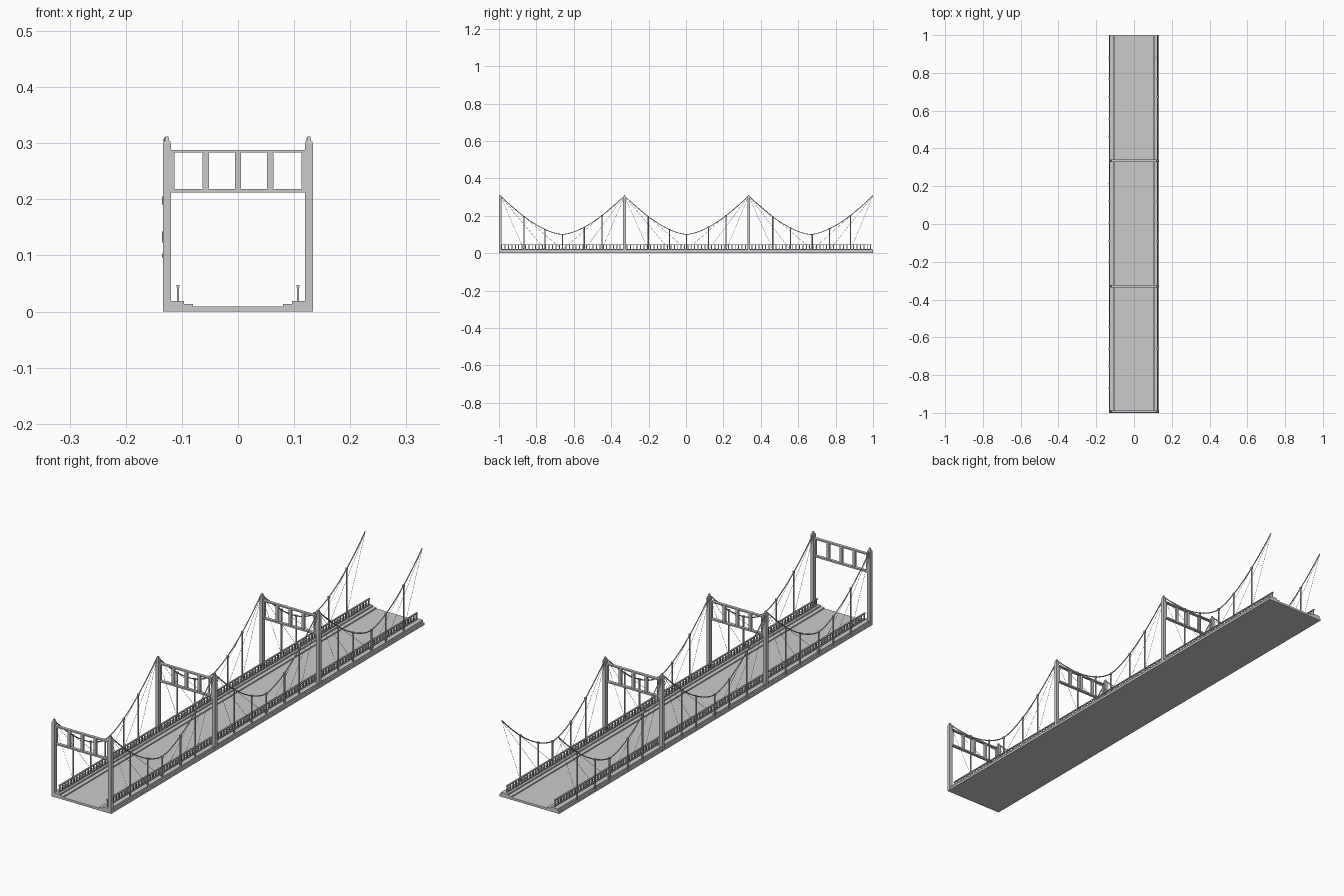
import bpy, bmesh
from mathutils import Vector, Matrix

if "Cube" in bpy.data.objects:
    bpy.data.objects.remove(bpy.data.objects["Cube"])

SPAN = 0.664
TOWERS = [-0.993 + i * SPAN for i in range(3)]
ENDS = TOWERS + [0.999]
CABLE_X = (-0.1305, 0.124)
CABLE_LOW, CABLE_TOP = 0.1, 0.308
STEPS = (0.127, 0.240, 0.332, 0.449, 0.543)


def finish(name, bm):
    bmesh.ops.recalc_face_normals(bm, faces=bm.faces)
    me = bpy.data.meshes.new(name)
    bm.to_mesh(me)
    bm.free()
    ob = bpy.data.objects.new(name, me)
    bpy.context.collection.objects.link(ob)
    return ob


def box(bm, x0, x1, y0, y1, z0, z1):
    m = Matrix.Translation(((x0 + x1) / 2, (y0 + y1) / 2, (z0 + z1) / 2))
    m = m @ Matrix.Diagonal((x1 - x0, y1 - y0, z1 - z0, 1))
    return bmesh.ops.create_cube(bm, size=1, matrix=m)["verts"]


def rod(bm, a, b, r, sides=8):
    a, b = Vector(a), Vector(b)
    d = b - a
    m = Matrix.Translation((a + b) / 2) @ d.to_track_quat('Z', 'Y').to_matrix().to_4x4()
    bmesh.ops.create_cone(bm, cap_ends=True, segments=sides, radius1=r,
                          radius2=r, depth=d.length, matrix=m)


def extrude_y(bm, profile, y0, y1):
    face = bm.faces.new([bm.verts.new((x, y0, z)) for x, z in profile])
    out = bmesh.ops.extrude_face_region(bm, geom=[face])["geom"]
    bmesh.ops.translate(bm, vec=(0, y1 - y0, 0),
                        verts=[v for v in out if isinstance(v, bmesh.types.BMVert)])


def cable_z(t):
    u = abs(2 * t / SPAN - 1)
    return CABLE_LOW + (CABLE_TOP - CABLE_LOW) * u ** 1.6


# roadway with stepped kerbs and walkways
half = [(0.133, 0), (0.133, 0.009), (0.127, 0.009), (0.127, 0.0187),
        (0.096, 0.0187), (0.096, 0.0135), (0.08, 0.0135), (0.08, 0.009)]
bm = bmesh.new()
extrude_y(bm, half + [(-x, z) for x, z in reversed(half)], -1, 1)
finish("deck", bm)

# railings
bm = bmesh.new()
for s in (-1, 1):
    x = s * 0.107
    box(bm, x - 0.003, x + 0.003, -0.99, 0.992, 0.043, 0.047)
    box(bm, x - 0.002, x + 0.002, -0.99, 0.992, 0.0187, 0.0215)
    n = 110
    for i in range(n):
        y = -0.985 + 1.972 * i / (n - 1)
        box(bm, x - 0.002, x + 0.002, y - 0.0025, y + 0.0025, 0.0187, 0.044)
finish("railings", bm)

# towers: posts, caps, cross beams and uprights
for k, y in enumerate(TOWERS):
    bm = bmesh.new()
    for s in (-1, 1):
        c = s * 0.1265
        top = box(bm, c - 0.0068, c + 0.0068, y - 0.007, y + 0.007, 0, 0.299)
        up = [f for f in bm.faces if all(v in top and v.co.z > 0.29 for v in f.verts)]
        ext = bmesh.ops.extrude_face_region(bm, geom=up)["geom"]
        bmesh.ops.delete(bm, geom=up, context='FACES_ONLY')
        for v in [g for g in ext if isinstance(g, bmesh.types.BMVert)]:
            v.co = Vector((c + (v.co.x - c) * 0.85, y + (v.co.y - y) * 0.85, 0.303))
        for v in box(bm, c - 0.0045, c + 0.0045, y - 0.0045, y + 0.0045, 0.302, 0.312):
            if v.co.z > 0.31:
                v.co.x = c + (v.co.x - c) * 0.55
                v.co.y = y + (v.co.y - y) * 0.55
    box(bm, -0.121, 0.121, y - 0.006, y + 0.006, 0.283, 0.288)
    box(bm, -0.121, 0.121, y - 0.006, y + 0.006, 0.212, 0.218)
    for x in (-0.1185, -0.0575, 0, 0.0575, 0.1185):
        prof = [(-0.003, 0.216), (0.003, 0.216), (0.0057, 0.221), (0.0057, 0.281),
                (0.003, 0.286), (-0.003, 0.286), (-0.0057, 0.281), (-0.0057, 0.221)]
        extrude_y(bm, [(x + px, pz) for px, pz in prof], y - 0.0045, y + 0.0045)
    finish("tower_%d" % (k + 1), bm)

# main cables
for name, x in zip(("left_cable", "right_cable"), CABLE_X):
    cu = bpy.data.curves.new(name, 'CURVE')
    cu.dimensions = '3D'
    cu.bevel_depth = 0.0022
    cu.bevel_resolution = 1
    cu.use_fill_caps = True
    pts = [(x, ENDS[0] + SPAN * (i / 24), cable_z((i % 24) * SPAN / 24)) for i in range(73)]
    sp = cu.splines.new('POLY')
    sp.points.add(len(pts) - 1)
    for p, co in zip(sp.points, pts):
        p.co = (*co, 1)
    bpy.context.collection.objects.link(bpy.data.objects.new(name, cu))

# hangers with clamps, and thin stay wires fanning from the tower tops
hang, stay = bmesh.new(), bmesh.new()
for x in CABLE_X:
    for k in range(3):
        y0, y1 = ENDS[k], ENDS[k + 1]
        steps = STEPS if k < 2 else [SPAN + 0.008 - t for t in reversed(STEPS)]
        for i, t in enumerate(steps):
            z = cable_z(t)
            rod(hang, (x, y0 + t, 0.006), (x, y0 + t, z), 0.003)
            rod(hang, (x, y0 + t, z - 0.004), (x, y0 + t, z + 0.003), 0.005)
            if i <= 2:
                rod(stay, (x, y0, 0.306), (x, y0 + t, 0.018), 0.0006, 4)
            if i >= 2:
                rod(stay, (x, y1, 0.306), (x, y0 + t, 0.018), 0.0006, 4)
finish("hangers", hang)
finish("stay_wires", stay)
